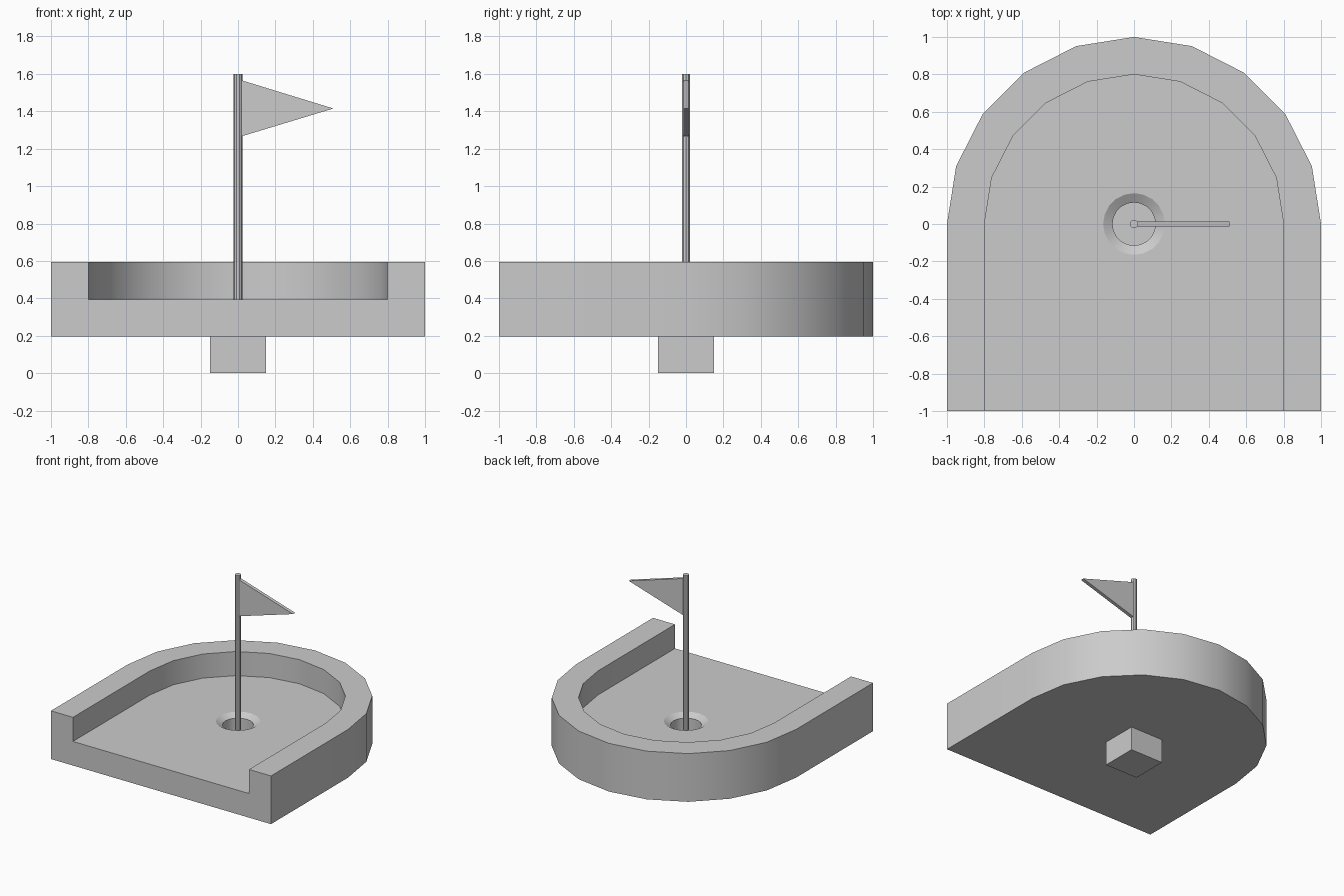
import bpy, bmesh, math

if "Cube" in bpy.data.objects:
    bpy.data.objects.remove(bpy.data.objects["Cube"])


def finish(name, bm):
    bmesh.ops.recalc_face_normals(bm, faces=bm.faces)
    me = bpy.data.meshes.new(name)
    bm.to_mesh(me)
    bm.free()
    ob = bpy.data.objects.new(name, me)
    bpy.context.collection.objects.link(ob)
    return ob


def activate(ob):
    bpy.ops.object.select_all(action='DESELECT')
    ob.select_set(True)
    bpy.context.view_layer.objects.active = ob


def smooth(ob):
    activate(ob)
    bpy.ops.object.shade_smooth_by_angle(angle=math.radians(30))


def prism(name, pts, move):
    bm = bmesh.new()
    face = bm.faces.new([bm.verts.new(p) for p in pts])
    ext = bmesh.ops.extrude_face_region(bm, geom=[face])
    verts = [v for v in ext['geom'] if isinstance(v, bmesh.types.BMVert)]
    bmesh.ops.translate(bm, verts=verts, vec=move)
    return finish(name, bm)


def arch(name, r, front, z0, z1):
    # straight sides with a ten-sided half round at the back
    arc = [(r * math.cos(math.pi * i / 10), r * math.sin(math.pi * i / 10), z0)
           for i in range(11)]
    return prism(name, arc + [(-r, front, z0), (r, front, z0)], (0, 0, z1 - z0))


def lathe(name, profile, n):
    bm = bmesh.new()
    rings = [[bm.verts.new((r * math.cos(2 * math.pi * i / n),
                            r * math.sin(2 * math.pi * i / n), z))
              for i in range(n)] for r, z in profile]
    for a, b in zip(rings, rings[1:]):
        for i in range(n):
            j = (i + 1) % n
            bm.faces.new((a[i], a[j], b[j], b[i]))
    bm.faces.new(rings[0])
    bm.faces.new(rings[-1])
    return finish(name, bm)


def combine(ob, other, op):
    m = ob.modifiers.new(op, 'BOOLEAN')
    m.operation, m.solver, m.object = op, 'EXACT', other
    activate(ob)
    bpy.ops.object.modifier_apply(modifier=m.name)
    bpy.data.objects.remove(other)


FLOOR = 0.395

# green with raised rim, cup housing below and a sunken cup
green = arch("green", 1.0, -1.0, 0.197, 0.593)
combine(green, arch("inner_cutter", 0.8, -1.2, FLOOR, 0.8), 'DIFFERENCE')
s = 0.15
combine(green, prism("cup_housing", [(-s, -s, 0), (s, -s, 0), (s, s, 0), (-s, s, 0)],
                     (0, 0, 0.25)), 'UNION')
combine(green, lathe("cup_cutter", [(0.115, 0.05), (0.115, 0.365), (0.165, FLOOR),
                                    (0.165, 0.5)], 20), 'DIFFERENCE')
smooth(green)

# flag pole
smooth(lathe("flag_pole", [(0.023, 0.05), (0.023, 1.6)], 10))

# triangular flag
prism("flag", [(0.015, -0.014, 1.567), (0.015, -0.014, 1.265), (0.51, -0.014, 1.415)],
      (0, 0.028, 0))
